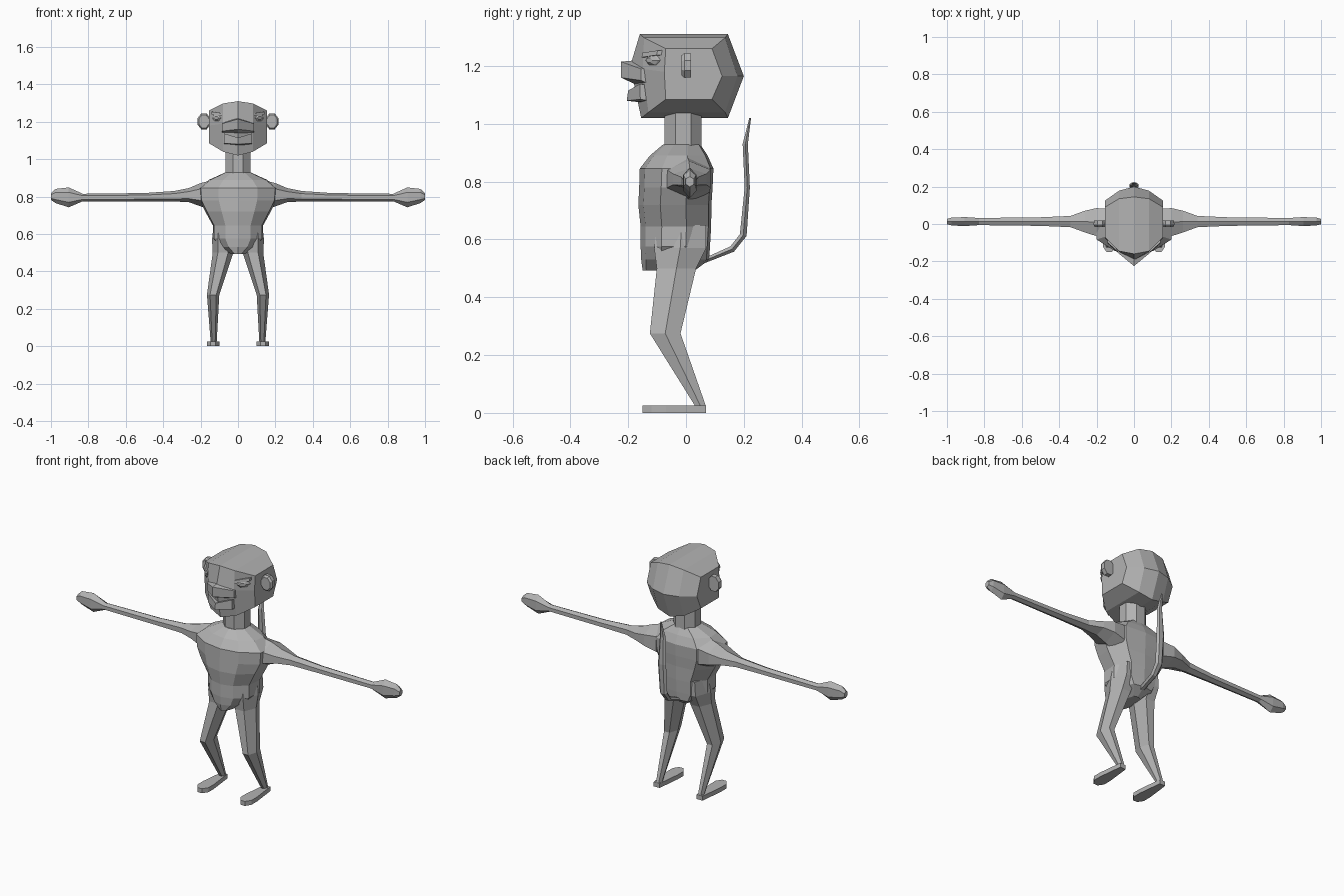
import bpy, bmesh, math

if "Cube" in bpy.data.objects:
    bpy.data.objects.remove(bpy.data.objects["Cube"])

grey = bpy.data.materials.new("plain grey")
grey.diffuse_color = (0.45, 0.45, 0.45, 1)
grey.use_nodes = True
grey.node_tree.nodes["Principled BSDF"].inputs["Base Color"].default_value = grey.diffuse_color


def loft(name, rings, mirror=False):
    """Skin a list of equal-sized point rings, cap the ends, optionally mirror in x."""
    bm = bmesh.new()
    vr = [[bm.verts.new(p) for p in r] for r in rings]
    n = len(vr[0])
    for a, b in zip(vr, vr[1:]):
        for i in range(n):
            j = (i + 1) % n
            bm.faces.new((a[i], a[j], b[j], b[i]))
    bm.faces.new(vr[0])
    bm.faces.new(vr[-1])
    bmesh.ops.recalc_face_normals(bm, faces=bm.faces)
    me = bpy.data.meshes.new(name)
    bm.to_mesh(me)
    bm.free()
    me.materials.append(grey)
    ob = bpy.data.objects.new(name, me)
    bpy.context.collection.objects.link(ob)
    if mirror:
        m = ob.modifiers.new("mirror", 'MIRROR')
        m.use_mirror_merge = False
    return ob


def across(name, half):
    """Loft of y-z sections at x >= 0, repeated on the other side."""
    secs = [(-x, s) for x, s in reversed(half) if x > 0] + half
    return loft(name, [[(x, y, z) for y, z in s] for x, s in secs])


def oval(n, ru, rv, off=0.0):
    """Polygon whose extents match the given half sizes."""
    p = [(math.cos(off + math.tau * i / n), math.sin(off + math.tau * i / n)) for i in range(n)]
    mu, mv = max(a for a, b in p), max(b for a, b in p)
    return [(a * ru / mu, b * rv / mv) for a, b in p]


# head: faceted block, widest in the middle
across("head", [
    (0, [(-.16, 1.31), (.145, 1.31), (.2, 1.165), (.145, 1.02), (-.155, 1.02), (-.193, 1.2)]),
    (.08, [(-.145, 1.298), (.135, 1.298), (.178, 1.165), (.135, 1.04), (-.13, 1.04), (-.15, 1.19)]),
    (.155, [(-.07, 1.26), (.09, 1.26), (.125, 1.165), (.09, 1.085), (-.07, 1.085), (-.075, 1.18)])])

# muzzle and jaw, with an open wedge for the mouth
across("muzzle", [
    (0, [(-.12, 1.225), (-.225, 1.215), (-.225, 1.16), (-.15, 1.125)]),
    (.085, [(-.1, 1.2), (-.155, 1.19), (-.155, 1.15), (-.11, 1.13)])])
across("jaw", [
    (0, [(-.12, 1.11), (-.2, 1.115), (-.205, 1.08), (-.12, 1.07)]),
    (.075, [(-.1, 1.13), (-.16, 1.138), (-.158, 1.085), (-.1, 1.075)])])

# eyes and brows sit on the slanted cheeks
loft("eye", [[(x, y + (x - .115) * .9 , 1.22 + z) for x, z in
              [(.115 + u, v) for u, v in oval(6, r, r * .65)]]
             for y, r in ((-.09, .026), (-.118, .024), (-.128, .012))], True)
loft("brow", [[(x, y0 + dy, z0 + dz) for dy, dz in ((.03, -.008), (-.014, -.008), (-.01, .008), (.03, .01))]
              for x, y0, z0 in ((.085, -.14, 1.238), (.142, -.088, 1.246))], True)

# ears
loft("ear", [[(.182 + u * s, y, 1.202 + v * s) for u, v in oval(8, .034, .043, math.pi / 8)]
             for y, s in ((-.016, .8), (-.005, 1), (.018, .95))], True)

# neck
loft("neck", [[(u, v - .01, z) for u, v in oval(8, .067, .064, math.pi / 8)] for z in (.9, 1.04)])

# torso: (height, half width, front, back)
shape = [(0, -1), (.5, -.86), (.95, -.4), (1, .3), (.6, .92), (0, 1),
         (-.6, .92), (-1, .3), (-.95, -.4), (-.5, -.86)]
torso = [(.928, .07, -.08, .05), (.89, .155, -.125, .075), (.845, .21, -.16, .095),
         (.78, .205, -.162, .092), (.72, .175, -.165, .088), (.645, .134, -.157, .087),
         (.575, .134, -.157, .083), (.53, .1, -.155, .08), (.492, .035, -.15, .03)]
loft("torso", [[(w * px, (f + b) / 2 + (b - f) / 2 * py, z) for px, py in shape]
               for z, w, f, b in torso])

# arms with mitten hands: (x, centre y, half depth, centre z, half height)
arm = [(.13, .005, .075, .805, .085), (.2, .01, .075, .81, .062), (.262, .013, .058, .808, .038),
       (.34, .013, .03, .802, .028), (.5, .013, .023, .797, .022), (.83, .013, .019, .795, .02),
       (.905, .013, .024, .796, .053), (.975, .013, .021, .803, .038), (1.0, .013, .014, .8, .018)]
loft("arm", [[(x, cy + u, cz + v) for u, v in oval(6, ry, rz, math.pi / 6)]
             for x, cy, ry, cz, rz in arm], True)

# legs: (height, centre x, centre y, half width, half depth)
leg = [(.65, .075, -.015, .055, .085), (.57, .077, -.02, .062, .09), (.5, .08, -.033, .055, .068),
       (.275, .133, -.072, .033, .053), (.02, .13, .052, .016, .018)]
loft("leg", [[(cx + u, cy + v, z) for u, v in oval(6, rx, ry)]
             for z, cx, cy, rx, ry in leg], True)

# feet
sole = [(.018, .07), (.034, -.07), (.034, -.12), (.014, -.15)]
sole += [(-x, y) for x, y in reversed(sole)]
loft("foot", [[(.133 + x, y, z) for x, y in sole] for z in (0, .025)], True)

# tail rising behind the back: (y, z, half width, half thickness)
tail = [(.06, .525, .018, .008), (.16, .567, .02, .011), (.198, .615, .023, .012),
        (.212, .78, .025, .009), (.205, .93, .018, .009), (.222, 1.02, .004, .003)]
rings = []
for i, (y, z, rx, rt) in enumerate(tail):
    a, b = tail[max(i - 1, 0)], tail[min(i + 1, len(tail) - 1)]
    t = math.atan2(b[1] - a[1], b[0] - a[0])
    rings.append([(u, y - v * math.sin(t), z + v * math.cos(t)) for u, v in oval(6, rx, rt)])
loft("tail", rings)
